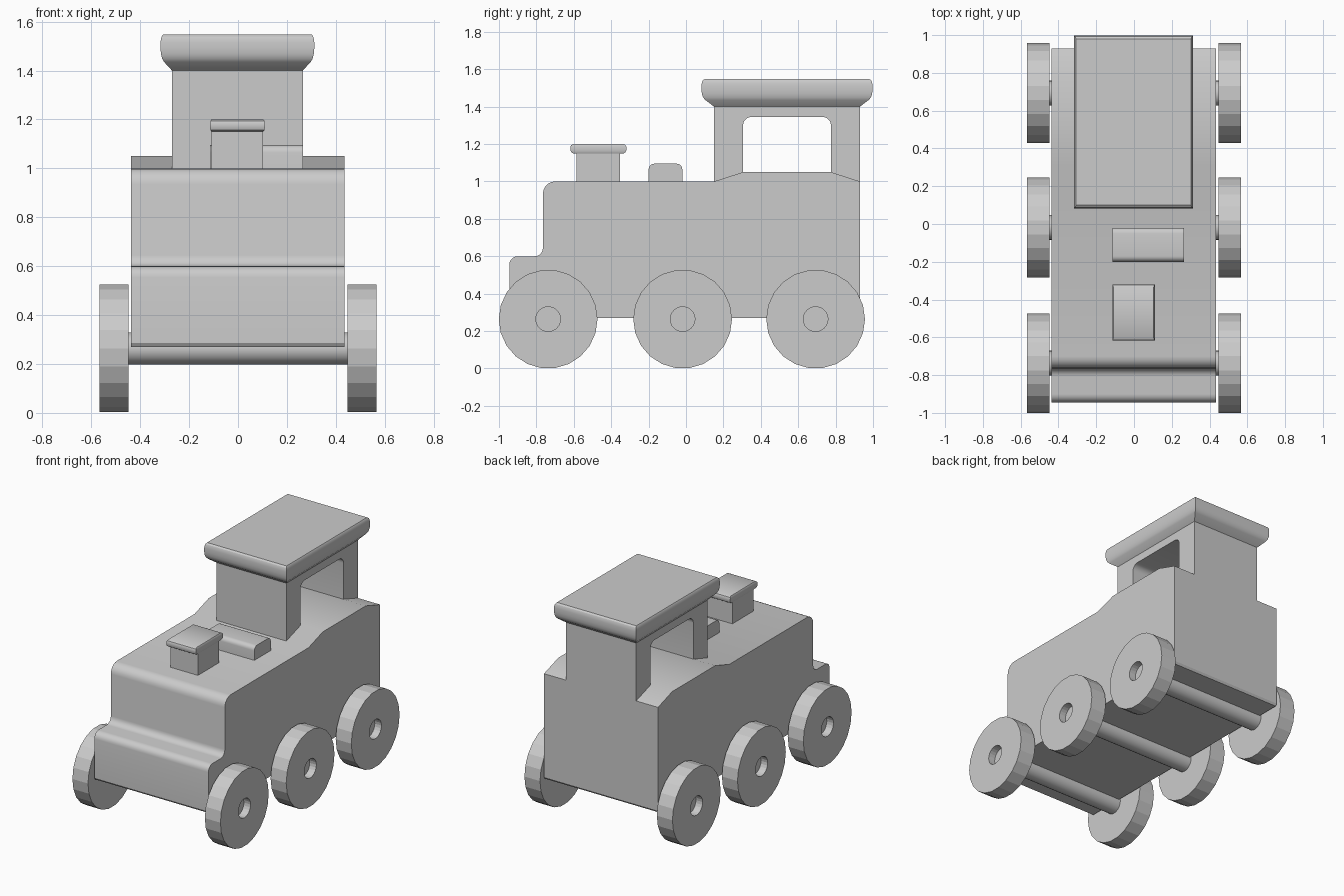
import bpy, bmesh
from math import sin, cos, radians, tau

if "Cube" in bpy.data.objects:
    bpy.data.objects.remove(bpy.data.objects["Cube"])


def loft(name, rings, cyclic=False, smooth=True):
    """Skin a list of equal-sized point loops; cap the ends unless cyclic."""
    bm = bmesh.new()
    loops = [[bm.verts.new(p) for p in ring] for ring in rings]
    pairs = list(zip(loops, loops[1:]))
    if cyclic:
        pairs.append((loops[-1], loops[0]))
    else:
        bm.faces.new(loops[0])
        bm.faces.new(loops[-1])
    for a, b in pairs:
        n = len(a)
        for i in range(n):
            j = (i + 1) % n
            bm.faces.new((a[i], a[j], b[j], b[i]))
    bmesh.ops.recalc_face_normals(bm, faces=bm.faces)
    mesh = bpy.data.meshes.new(name)
    bm.to_mesh(mesh)
    bm.free()
    ob = bpy.data.objects.new(name, mesh)
    bpy.context.collection.objects.link(ob)
    if smooth:
        bpy.ops.object.select_all(action='DESELECT')
        ob.select_set(True)
        bpy.context.view_layer.objects.active = ob
        bpy.ops.object.shade_smooth_by_angle(angle=radians(30))
    return ob


def extrude(name, profile, x0, x1):
    return loft(name, [[(x, y, z) for y, z in profile] for x in (x0, x1)])


def arc(cy, cz, ry, rz, a0, a1, n=5):
    angles = [radians(a0 + (a1 - a0) * i / n) for i in range(n + 1)]
    return [(cy + ry * cos(a), cz + rz * sin(a)) for a in angles]


def slab(name, x0, x1, y0, y1, steps):
    """Stack of rectangles, each step (x growth, y growth, z)."""
    return loft(name, [[(x0 - a, y0 - b, z), (x1 + a, y0 - b, z),
                        (x1 + a, y1 + b, z), (x0 - a, y1 + b, z)]
                       for a, b, z in steps])


def circle(x, cy, cz, r, n=22):
    return [(x, cy + r * cos(tau * i / n), cz + r * sin(tau * i / n)) for i in range(n)]


# Body: side profile with front step and raised shoulders at the cab
body = [(-0.935, 0.27), (-0.945, 0.285)]
body += arc(-0.90, 0.555, 0.045, 0.045, 180, 90)
body += arc(-0.81, 0.645, 0.045, 0.045, 270, 360)
body += arc(-0.70, 0.935, 0.065, 0.065, 180, 90)
body += [(0.15, 1.0), (0.305, 1.05), (0.775, 1.05), (0.93, 1.0),
         (0.93, 0.285), (0.92, 0.27)]
extrude("body", body, -0.437, 0.435)

# Cab: arch with a window running straight through
cab = [(0.15, 1.4), (0.15, 1.0), (0.305, 1.05)]
cab += arc(0.35, 1.30, 0.045, 0.045, 180, 90)
cab += arc(0.73, 1.30, 0.045, 0.045, 90, 0)
cab += [(0.775, 1.05), (0.93, 1.0), (0.93, 1.4)]
extrude("cab", cab, -0.27, 0.265)

# Roof: flared slab with rounded rim
slab("roof", -0.27, 0.265, 0.15, 0.93,
     [(0, 0, 1.4), (0.032, 0.046, 1.435), (0.040, 0.058, 1.448), (0.045, 0.065, 1.468),
      (0.047, 0.067, 1.49), (0.047, 0.067, 1.515), (0.045, 0.065, 1.53),
      (0.042, 0.061, 1.54), (0.036, 0.050, 1.548)])

# Chimney and its cap
slab("chimney", -0.108, 0.103, -0.585, -0.352, [(0, 0, 0.98), (0, 0, 1.15)])
slab("chimney_cap", -0.108, 0.103, -0.585, -0.352,
     [(0.001, 0.018, 1.15), (0.005, 0.029, 1.157), (0.007, 0.033, 1.168),
      (0.007, 0.033, 1.185), (0.005, 0.029, 1.194), (0.001, 0.018, 1.2)])

# Low hump behind the chimney
hump = [(-0.20, 0.98)] + arc(-0.17, 1.065, 0.03, 0.03, 180, 90)
hump += arc(-0.05, 1.065, 0.03, 0.03, 90, 0) + [(-0.02, 0.98)]
extrude("hump", hump, -0.115, 0.265)

# Axles and wheels with recessed hubs
R, HUB = 0.264, 0.066
for label, y in (("front", -0.737), ("middle", -0.018), ("rear", 0.693)):
    loft(label + "_axle", [circle(x, y, R, HUB) for x in (-0.515, 0.515)])
    for side, s in (("left", -1), ("right", 1)):
        loft(f"{label}_{side}_wheel",
             [circle(s * x, y, R, r) for x, r in
              ((0.447, R), (0.566, R), (0.566, HUB), (0.447, HUB))],
             cyclic=True, smooth=False)
